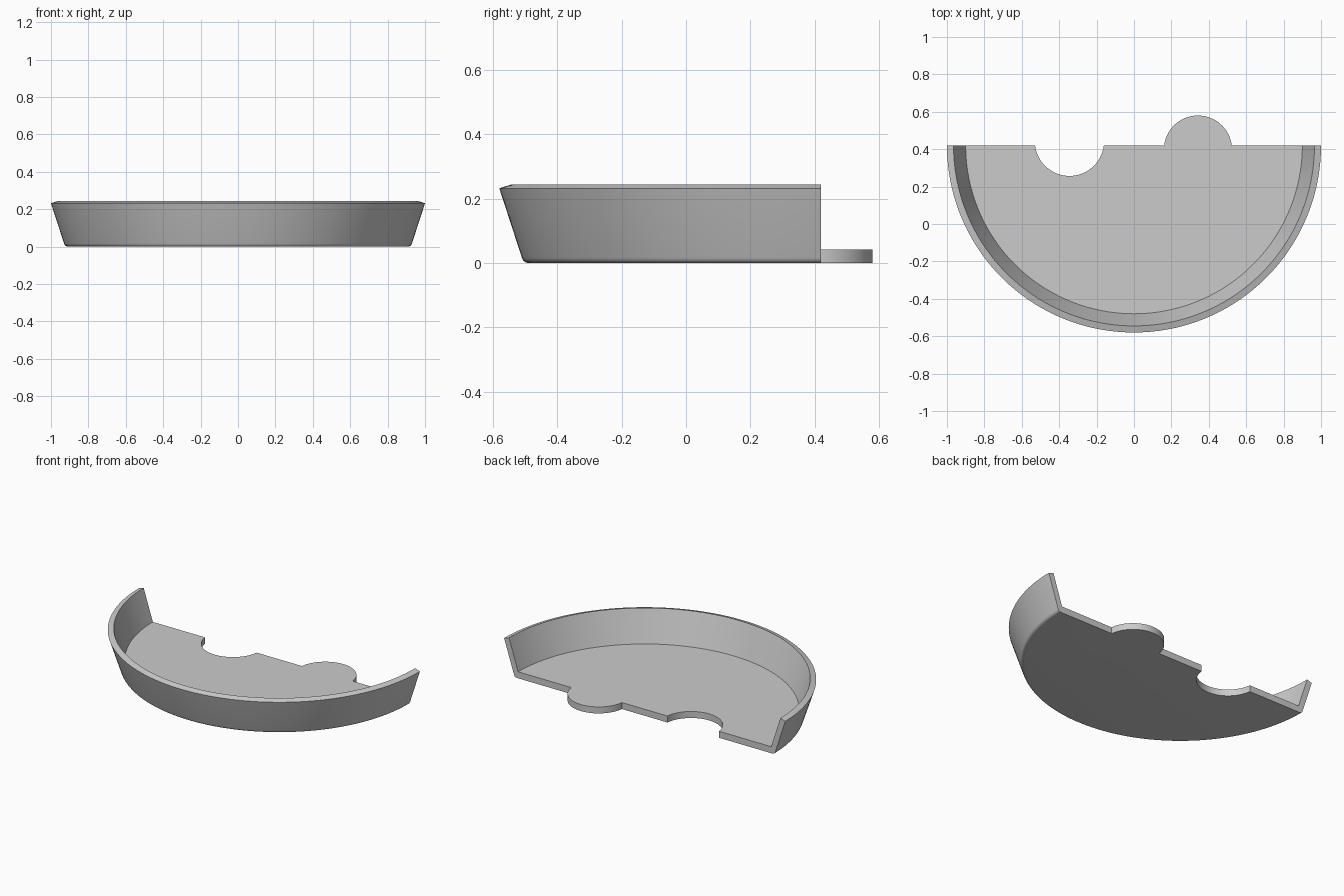
import bpy
import bmesh
from math import cos, sin, pi, asin

cube = bpy.data.objects.get("Cube")
if cube:
    bpy.data.objects.remove(cube, do_unlink=True)

BACK = 0.42       # straight joining edge and centre of the round wall
FLOOR = 0.042     # floor thickness
STEPS = 96

grey = bpy.data.materials.new("plain_grey")
grey.use_nodes = True
colour = (0.6, 0.6, 0.6, 1)
grey.diffuse_color = colour
grey.node_tree.nodes["Principled BSDF"].inputs["Base Color"].default_value = colour


def arc(cx, cy, r, start, end, n=32):
    return [(cx + r * cos(start + (end - start) * i / n),
             cy + r * sin(start + (end - start) * i / n)) for i in range(n + 1)]


def fillet(a, corner, b, n=5):
    pts = []
    for i in range(n + 1):
        t = i / n
        pts.append(tuple((1 - t) ** 2 * p + 2 * t * (1 - t) * q + t * t * s
                         for p, q, s in zip(a, corner, b)))
    return pts


# Wall section as (radius, height): inner foot, rim, outer wall, rounded foot
profile = [(0.90, FLOOR), (0.965, 0.243), (1.0, 0.232)]
profile += fillet((0.93, 0.017), (0.9246, 0), (0.908, 0))

bm = bmesh.new()

# Half-round wall swept about the middle of the back edge
rings = []
for i in range(STEPS + 1):
    a = pi + pi * i / STEPS
    rings.append([bm.verts.new((r * cos(a), BACK + r * sin(a), z))
                  for r, z in profile])
for r0, r1 in zip(rings, rings[1:]):
    for k in range(len(profile) - 1):
        bm.faces.new((r0[k], r0[k + 1], r1[k + 1], r1[k]))

# Cut ends of the wall
bm.faces.new(rings[0])
bm.faces.new(rings[-1])

# Back edge of the floor, right to left: round tab, then matching notch
dip = 0.022
tab_r, notch_r = 0.182, 0.185
ta, na = asin(dip / tab_r), asin(dip / notch_r)
edge = arc(0.342, BACK - dip, tab_r, ta, pi - ta)
edge += arc(-0.345, BACK + dip, notch_r, -na, na - pi)
top = [bm.verts.new((x, y, FLOOR)) for x, y in edge]
bottom = [bm.verts.new((x, y, 0)) for x, y in edge]

# Floor top, underside and the thickness along the back edge
bm.faces.new([r[0] for r in rings] + top)
bm.faces.new([r[-1] for r in rings] + bottom)
upper = [rings[-1][0]] + top + [rings[0][0]]
lower = [rings[-1][-1]] + bottom + [rings[0][-1]]
for i in range(len(upper) - 1):
    bm.faces.new((upper[i], upper[i + 1], lower[i + 1], lower[i]))

bmesh.ops.recalc_face_normals(bm, faces=bm.faces)
mesh = bpy.data.meshes.new("half_tray")
bm.to_mesh(mesh)
bm.free()
mesh.materials.append(grey)

tray = bpy.data.objects.new("half_tray", mesh)
bpy.context.collection.objects.link(tray)
bpy.ops.object.select_all(action="DESELECT")
tray.select_set(True)
bpy.context.view_layer.objects.active = tray
bpy.ops.object.shade_smooth_by_angle(angle=pi / 6)
